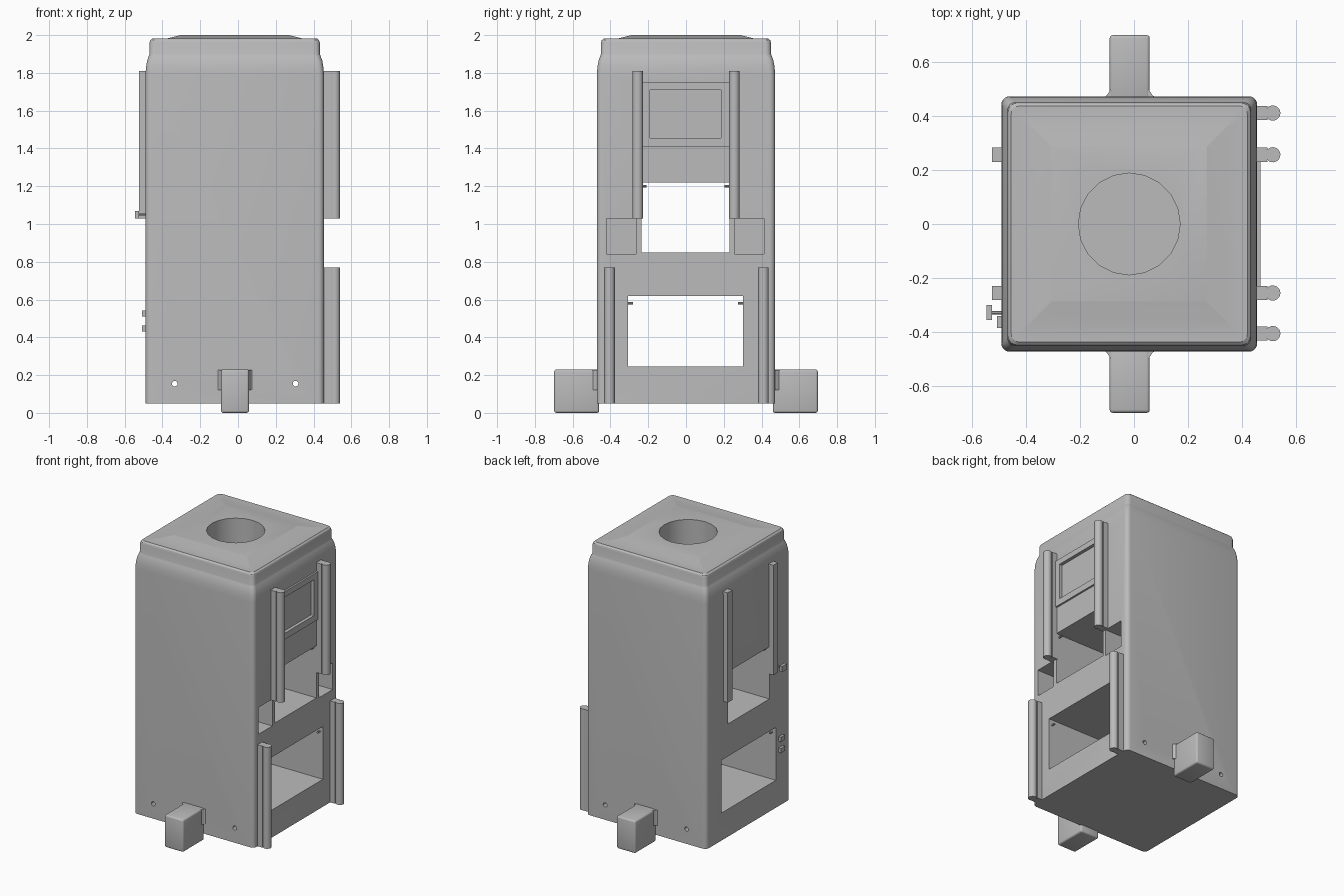
import bpy, bmesh, math
from mathutils import Matrix, Vector

cube = bpy.data.objects.get("Cube")
if cube:
    bpy.data.objects.remove(cube, do_unlink=True)

grey = bpy.data.materials.new("plain grey")
grey.use_nodes = True
grey.diffuse_color = (0.5, 0.5, 0.5, 1)
grey.node_tree.nodes["Principled BSDF"].inputs["Base Color"].default_value = grey.diffuse_color


def finish(name, bm):
    bmesh.ops.recalc_face_normals(bm, faces=bm.faces)
    mesh = bpy.data.meshes.new(name)
    bm.to_mesh(mesh)
    bm.free()
    mesh.materials.append(grey)
    ob = bpy.data.objects.new(name, mesh)
    bpy.context.collection.objects.link(ob)
    return ob


def box(name, x, y, z, bevel=0):
    bm = bmesh.new()
    spans = [(b - a) for a, b in (x, y, z)]
    mid = Vector([(a + b) / 2 for a, b in (x, y, z)])
    bmesh.ops.create_cube(bm, size=1, matrix=Matrix.Translation(mid) @ Matrix.Diagonal((*spans, 1)))
    if bevel:
        bmesh.ops.bevel(bm, geom=bm.edges[:], offset=bevel, segments=3, profile=0.5, affect='EDGES')
    return finish(name, bm)


def cylinder(name, centre, radius, length, axis='Z', sides=20):
    bm = bmesh.new()
    turn = {'Z': Matrix(), 'Y': Matrix.Rotation(math.pi / 2, 4, 'X'),
            'X': Matrix.Rotation(math.pi / 2, 4, 'Y')}[axis]
    bmesh.ops.create_cone(bm, cap_ends=True, segments=sides, radius1=radius, radius2=radius,
                          depth=length, matrix=Matrix.Translation(centre) @ turn)
    return finish(name, bm)


def ring(bm, half_x, half_y, radius, z):
    """Rounded rectangle of vertices around the body centre."""
    verts = []
    for corner, (sx, sy) in enumerate(((1, 1), (-1, 1), (-1, -1), (1, -1))):
        for i in range(6):
            a = math.pi / 2 * (corner + i / 5)
            verts.append(bm.verts.new((CX + sx * (half_x - radius) + radius * math.cos(a),
                                       sy * (half_y - radius) + radius * math.sin(a), z)))
    return verts


def extrude_outline(name, points, z0, z1):
    bm = bmesh.new()
    face = bm.faces.new([bm.verts.new((x, y, z0)) for x, y in points])
    new = bmesh.ops.extrude_face_region(bm, geom=[face])["geom"]
    bmesh.ops.translate(bm, vec=(0, 0, z1 - z0), verts=[v for v in new if isinstance(v, bmesh.types.BMVert)])
    return finish(name, bm)


def boolean(target, tool, operation='DIFFERENCE'):
    mod = target.modifiers.new("cut", 'BOOLEAN')
    mod.operation, mod.solver, mod.object = operation, 'EXACT', tool
    bpy.context.view_layer.objects.active = target
    bpy.ops.object.modifier_apply(modifier=mod.name)
    bpy.data.objects.remove(tool, do_unlink=True)


# Housing: rounded column, curved shoulder, stepped lid and raised centre
CX = -0.0175
bm = bmesh.new()
levels = [(0, 0.03, 0.05), (0, 0.03, 1.79), (0.003, 0.03, 1.83), (0.009, 0.03, 1.865),
          (0.018, 0.03, 1.89), (0.022, 0.03, 1.9), (0.022, 0.03, 1.96), (0.026, 0.03, 1.973),
          (0.036, 0.03, 1.982), (0.113, 0.004, 1.982), (0.185, 0.004, 2.0)]
rings = [ring(bm, 0.4725 - inset, 0.472 - inset, r, z) for inset, r, z in levels]
for low, high in zip(rings, rings[1:]):
    for i in range(len(low)):
        j = (i + 1) % len(low)
        bm.faces.new((low[i], low[j], high[j], high[i]))
bm.faces.new(rings[0])
bm.faces.new(rings[-1])
body = finish("housing", bm)

# Openings: two windows right through, flue hole, drilled holes, side pockets
cutters = [box("upper_window", (-1, 1), (-0.235, 0.23), (0.85, 1.22)),
           box("lower_window", (-1, 1), (-0.308, 0.302), (0.245, 0.62)),
           cylinder("flue", (CX, 0, 1.6), 0.188, 1.0)]
cutters += [cylinder("drill", (x, 0, 0.155), 0.015, 2, 'Y', 16) for x in (-0.335, 0.305)]
cutters += [box("pocket", (0.25, 1), y, (0.84, 1.03)) for y in ((-0.42, -0.265), (0.258, 0.412))]
for tool in cutters:
    boolean(body, tool)

# Glazed frame on the left side, with its recessed pane
boolean(body, box("frame", (0.44, 0.468), (-0.235, 0.23), (1.41, 1.75)), 'UNION')
boolean(body, box("pane", (0.445, 1), (-0.19, 0.185), (1.455, 1.71)))

# Left rails: a flat web ending in a round bead
def bead_rail(name, y, z0, z1):
    a0 = math.radians(140)
    arc = [(0.513 + 0.028 * math.cos(a), y + 0.028 * math.sin(a))
           for a in (-a0 + 2 * a0 * i / 16 for i in range(17))]
    flat = [(0.494, y + 0.026), (0.45, y + 0.026), (0.45, y - 0.026), (0.494, y - 0.026)]
    return extrude_outline(name, arc + flat, z0, z1)

smooth = [body]
for side, upper, lower in (("front", -0.255, -0.405), ("back", 0.256, 0.41)):
    smooth.append(bead_rail(side + "_upper_rail", upper, 1.03, 1.81))
    smooth.append(bead_rail(side + "_lower_rail", lower, 0.05, 0.77))
    # Right rails are plain bars
    box(side + "_right_rail", (-0.525, -0.48), (upper - 0.026, upper + 0.026), (1.03, 1.81))

# Feet with a flared collar against the housing
for name, s in (("front_foot", -1), ("back_foot", 1)):
    smooth.append(box(name, (-0.09, 0.058), sorted((s * 0.46, s * 0.698)), (0, 0.23), 0.012))
    outline = [(-0.115, s * 0.465), (-0.1, s * 0.476), (-0.088, s * 0.495),
               (0.056, s * 0.495), (0.068, s * 0.476), (0.083, s * 0.465)]
    extrude_outline(name + "_collar", outline, 0.12, 0.228)

# Right side knob and two buttons
box("knob", (-0.545, -0.525), (-0.355, -0.3), (1.03, 1.07))
cylinder("knob_stem", (-0.505, -0.328, 1.05), 0.006, 0.05, 'X', 8)
for i, z in enumerate((0.43, 0.51)):
    box(f"button_{i}", (-0.507, -0.48), (-0.385, -0.34), (z, z + 0.032))

# Small hinge pins in the window corners
for name, ys, z in (("upper_pin", (-0.222, 0.217), 1.2), ("lower_pin", (-0.295, 0.289), 0.58)):
    for y in ys:
        for x in (-0.46, 0.43):
            cylinder(name, (x, y, z), 0.006, 0.028, 'Y', 8)

# Smooth rounded parts while keeping their edges crisp
bpy.ops.object.select_all(action='DESELECT')
for ob in smooth:
    ob.select_set(True)
bpy.context.view_layer.objects.active = body
bpy.ops.object.shade_smooth_by_angle(angle=math.radians(30))
